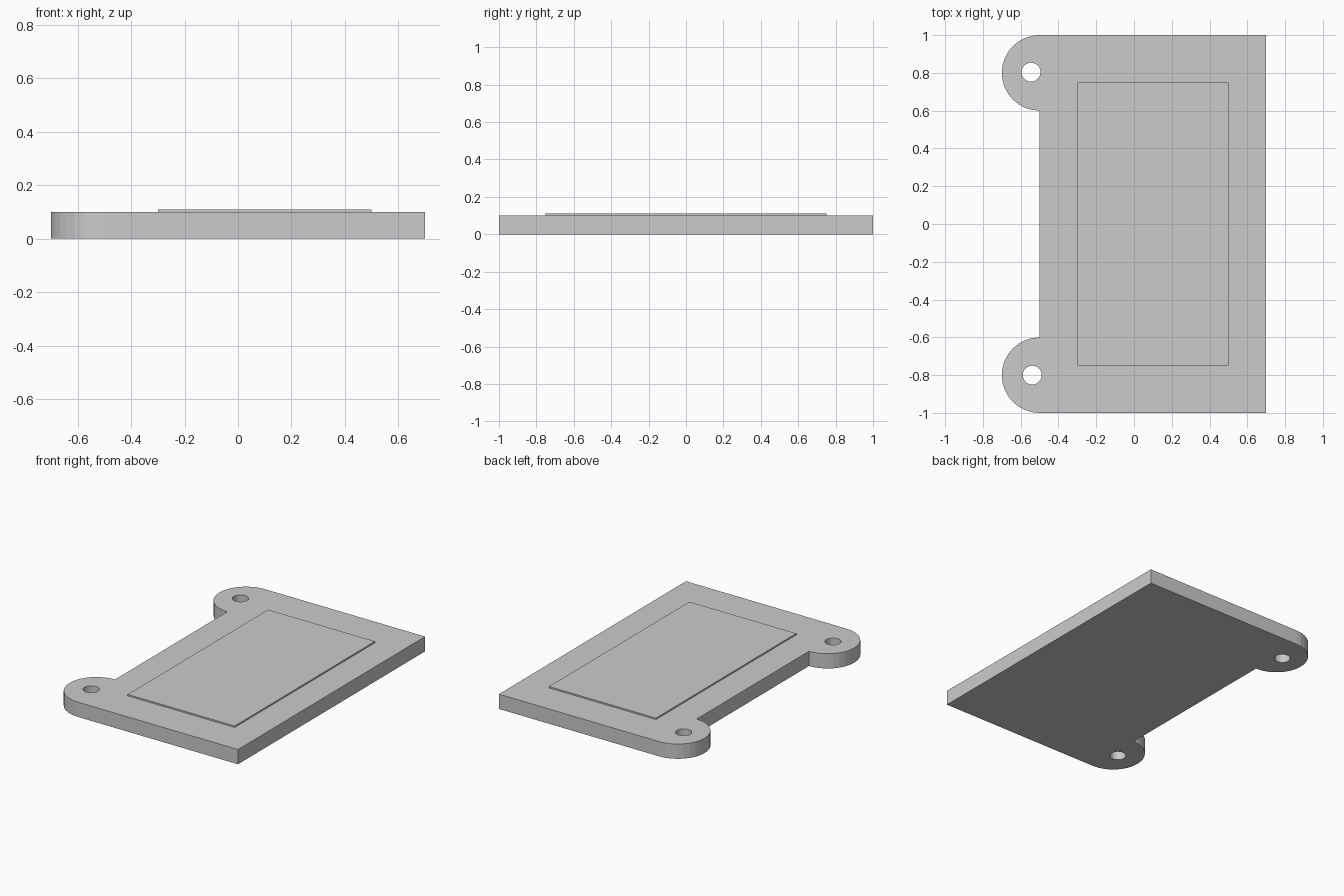
import bpy, bmesh
from math import sin, cos, pi

if "Cube" in bpy.data.objects:
    bpy.data.objects.remove(bpy.data.objects["Cube"])


def arc(cx, cy, r, start, end, n):
    return [(cx + r * cos(start + (end - start) * i / n),
             cy + r * sin(start + (end - start) * i / n)) for i in range(n + 1)]


def slab(name, loops, z, height):
    """Fill an outline (first loop) with holes (other loops) and extrude it up."""
    bm = bmesh.new()
    for pts in loops:
        vs = [bm.verts.new((x, y, z)) for x, y in pts]
        for a, b in zip(vs, vs[1:] + vs[:1]):
            bm.edges.new((a, b))
    bmesh.ops.triangle_fill(bm, edges=bm.edges[:], use_beauty=True, normal=(0, 0, 1))
    res = bmesh.ops.extrude_face_region(bm, geom=bm.faces[:], use_keep_orig=True)
    top = [g for g in res["geom"] if isinstance(g, bmesh.types.BMVert)]
    bmesh.ops.translate(bm, verts=top, vec=(0, 0, height))
    bmesh.ops.recalc_face_normals(bm, faces=bm.faces[:])
    mesh = bpy.data.meshes.new(name)
    bm.to_mesh(mesh)
    bm.free()
    obj = bpy.data.objects.new(name, mesh)
    bpy.context.collection.objects.link(obj)
    return obj


# Base plate: rectangle with a rounded lug at each left corner, drilled through
outline = [(0.7, -1.0), (0.7, 1.0)]
outline += arc(-0.5, 0.8, 0.2, pi / 2, 3 * pi / 2, 16)
outline += arc(-0.5, -0.8, 0.2, pi / 2, 3 * pi / 2, 16)
holes = [arc(x, y, 0.05, 0, 2 * pi, 32)[:-1] for x, y in ((-0.545, 0.804), (-0.539, -0.8))]
slab("base_plate", [outline] + holes, 0.0, 0.1)

# Thin raised panel on the top face
slab("raised_panel", [[(-0.3, -0.75), (0.5, -0.75), (0.5, 0.75), (-0.3, 0.75)]], 0.1, 0.01)
